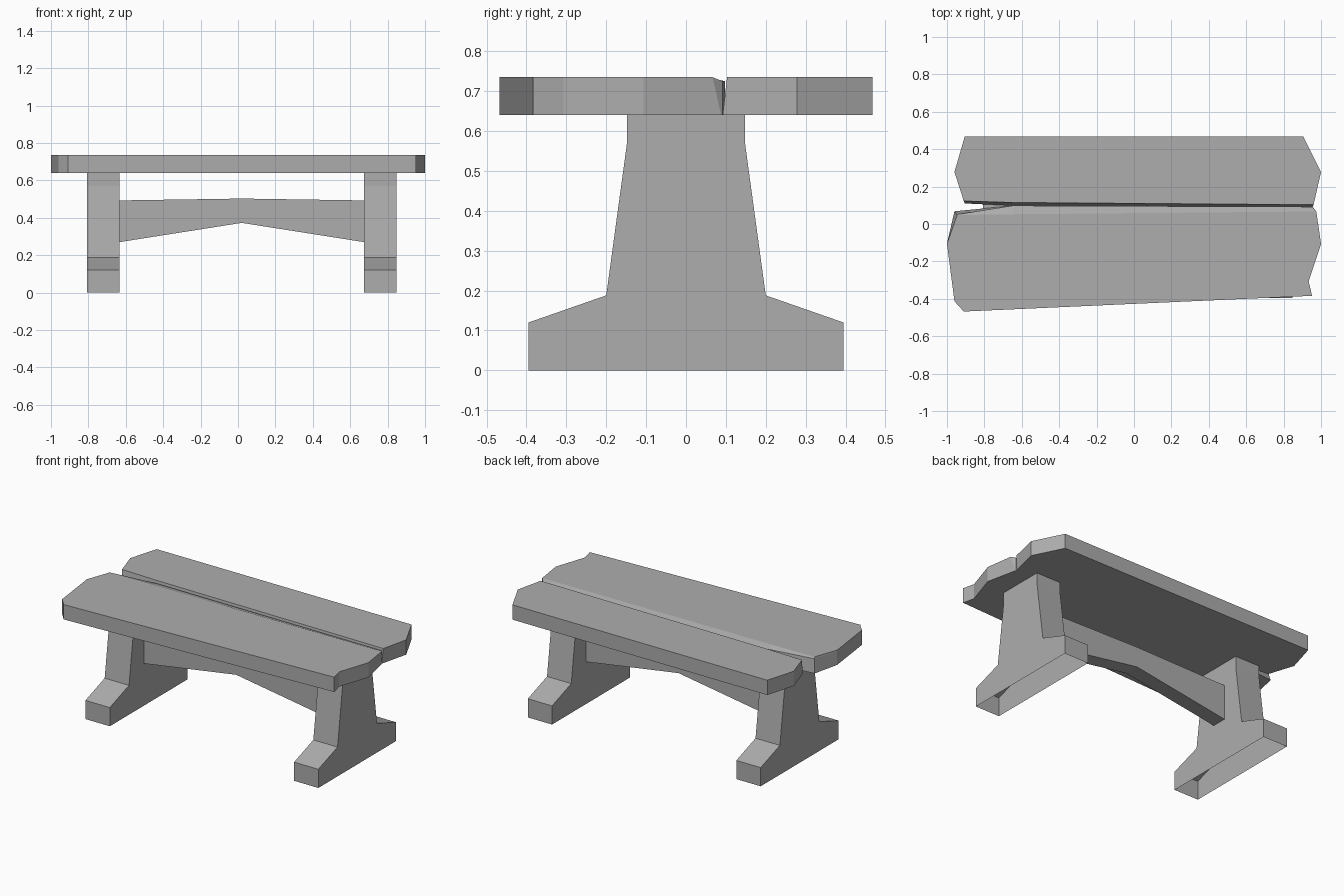
import bpy
import bmesh

cube = bpy.data.objects.get("Cube")
if cube:
    bpy.data.objects.remove(cube, do_unlink=True)

# One plain mid grey for the whole bench
GREY = (0.42, 0.42, 0.42, 1)
grey = bpy.data.materials.new("mid grey")
grey.use_nodes = True
grey.diffuse_color = GREY
grey.node_tree.nodes["Principled BSDF"].inputs["Base Color"].default_value = GREY


def loft(name, rings, open_face=None):
    """Skin matching rings of points, cap both ends, optionally drop one side strip."""
    bm = bmesh.new()
    loops = [[bm.verts.new(p) for p in ring] for ring in rings]
    count = len(loops[0])
    for low, high in zip(loops, loops[1:]):
        for i in range(count):
            j = (i + 1) % count
            if i != open_face:
                bm.faces.new((low[i], low[j], high[j], high[i]))
    bm.faces.new(loops[0][::-1])
    bm.faces.new(loops[-1])
    bmesh.ops.recalc_face_normals(bm, faces=bm.faces)
    mesh = bpy.data.meshes.new(name)
    bm.to_mesh(mesh)
    bm.free()
    mesh.materials.append(grey)
    obj = bpy.data.objects.new(name, mesh)
    bpy.context.collection.objects.link(obj)
    return obj


BOTTOM, CREASE, TOP = 0.64, 0.725, 0.735


def plank(name, outer, seams, heights):
    """Board with a rough outline; its seam edge changes at each level."""
    return loft(name, [[(x, y, z) for x, y in outer + seam]
                       for seam, z in zip(seams, heights)])


# Front board, with a chamfered seam that opens into a split at one end
plank("front_plank",
      [(-1, -0.105), (-0.96, -0.413), (-0.91, -0.468), (0.952, -0.384),
       (0.934, -0.307), (1, -0.107)],
      [[(0.958, 0.088), (0.955, 0.092), (-0.65, 0.098), (-0.96, 0.068)],
       [(0.973, 0.069), (0.955, 0.092), (-0.65, 0.098), (-0.947, 0.051)],
       [(0.975, 0.066), (0.973, 0.067), (-0.65, 0.052), (-0.945, 0.048)]],
      (BOTTOM, CREASE, TOP))

# Back board, with a plain leaning seam edge
plank("back_plank",
      [(1, 0.278), (0.905, 0.468), (-0.905, 0.468), (-0.96, 0.278)],
      [[(-0.905, 0.11), (-0.65, 0.098), (0.955, 0.092)],
       [(-0.91, 0.123), (-0.65, 0.115), (0.96, 0.103)]],
      (BOTTOM, TOP))

# Trestle legs with splayed feet, open underneath
half = [(0.395, 0), (0.395, 0.12), (0.2, 0.188), (0.148, 0.57), (0.148, BOTTOM)]
profile = half + [(-y, z) for y, z in reversed(half)]
for name, x0, x1 in (("right_leg", -0.807, -0.634), ("left_leg", 0.675, 0.847)):
    loft(name, [[(x, y, z) for y, z in profile] for x in (x0, x1)],
         open_face=len(profile) - 1)

# Arched stretcher between the legs
arch = [(-0.634, 0.27), (0.02, 0.373), (0.675, 0.27),
        (0.675, 0.493), (0.02, 0.503), (-0.634, 0.493)]
loft("stretcher", [[(x, y, z) for x, z in arch] for y in (-0.048, 0.048)])
